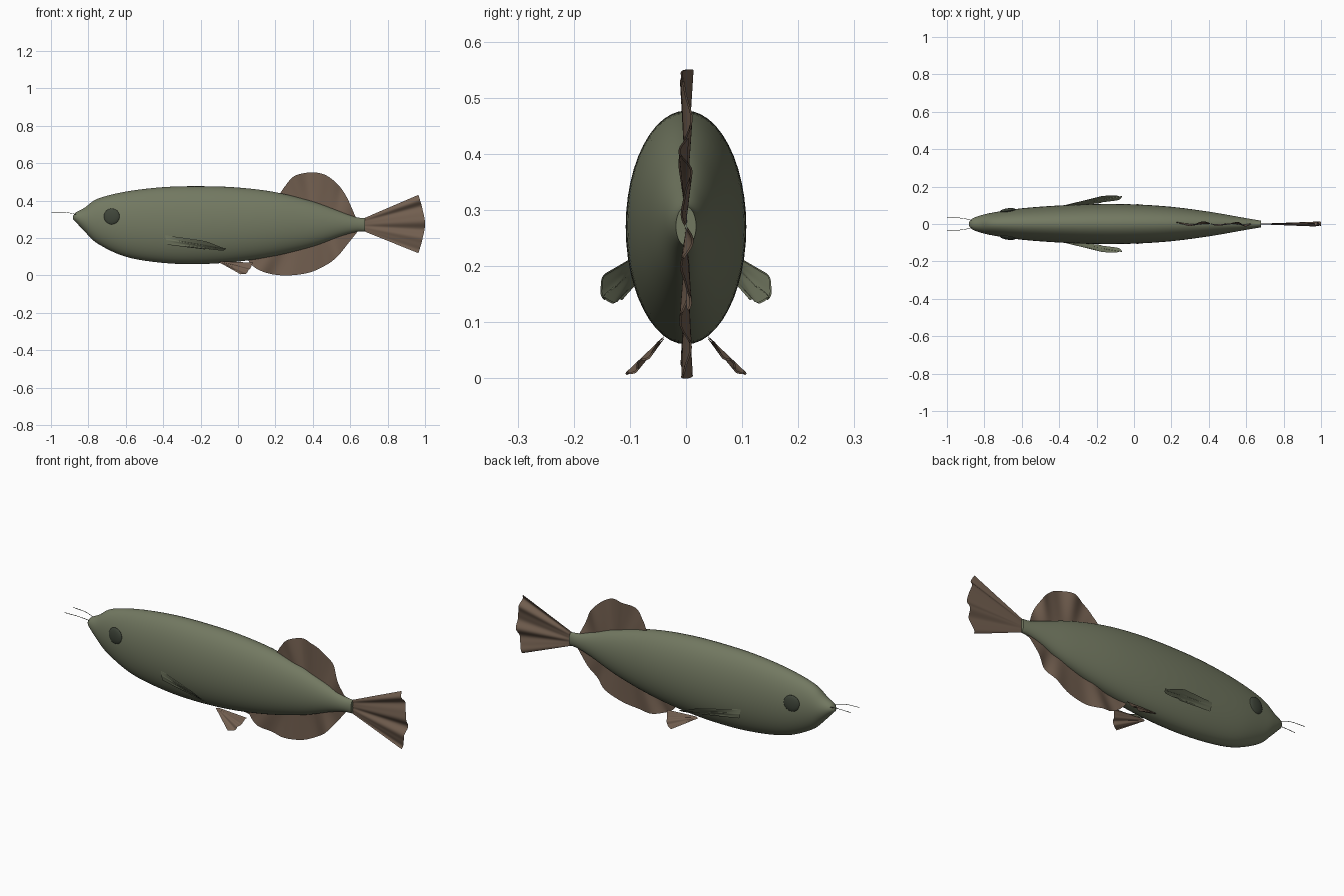
import bpy, bmesh, math
from mathutils import Vector

cube = bpy.data.objects.get("Cube")
if cube:
    bpy.data.objects.remove(cube, do_unlink=True)


def material(name, colour):
    m = bpy.data.materials.new(name)
    m.use_nodes = True
    m.diffuse_color = (*colour, 1)
    node = m.node_tree.nodes["Principled BSDF"]
    node.inputs["Base Color"].default_value = (*colour, 1)
    node.inputs["Roughness"].default_value = 0.8
    return m


OLIVE = material("olive skin", (0.17, 0.19, 0.12))
BROWN = material("brown fin", (0.17, 0.115, 0.08))
DARK = material("dark eye", (0.05, 0.06, 0.042))


def spline(points, t):
    """Smooth curve through the points, t from 0 to 1."""
    pts = [Vector(p) for p in points]
    n = len(pts) - 1
    i = min(int(t * n), n - 1)
    u = t * n - i
    b, c = pts[i], pts[i + 1]
    a = pts[i - 1] if i > 0 else b * 2 - c
    d = pts[i + 2] if i + 2 <= n else c * 2 - b
    return (b * 2 + (c - a) * u + (a * 2 - b * 5 + c * 4 - d) * u ** 2
            + (b * 3 - a - c * 3 + d) * u ** 3) / 2


def finish(name, bm, mat):
    bmesh.ops.recalc_face_normals(bm, faces=bm.faces)
    me = bpy.data.meshes.new(name)
    bm.to_mesh(me)
    bm.free()
    me.materials.append(mat)
    ob = bpy.data.objects.new(name, me)
    bpy.context.collection.objects.link(ob)
    for other in bpy.context.selected_objects:
        other.select_set(False)
    ob.select_set(True)
    bpy.context.view_layer.objects.active = ob
    bpy.ops.object.shade_smooth_by_angle(angle=math.radians(50))
    return ob


def body():
    # Stations along the length: x, top, bottom, half width
    stations = [
        (-0.882, 0.318, 0.300, 0.010), (-0.865, 0.338, 0.283, 0.029),
        (-0.82, 0.362, 0.235, 0.046), (-0.75, 0.410, 0.170, 0.062),
        (-0.60, 0.448, 0.100, 0.084), (-0.40, 0.472, 0.067, 0.099),
        (-0.20, 0.477, 0.061, 0.107), (0.0, 0.470, 0.074, 0.105),
        (0.20, 0.445, 0.105, 0.092), (0.40, 0.395, 0.155, 0.066),
        (0.55, 0.340, 0.210, 0.040), (0.63, 0.312, 0.232, 0.026),
        (0.68, 0.306, 0.236, 0.018)]
    bm = bmesh.new()
    sides, steps = 48, 72
    rings = []
    for k in range(steps + 1):
        t = k / steps
        x, _, _ = spline([s[:3] for s in stations], t)
        _, top, low = spline([s[:3] for s in stations], t)
        width = spline([(s[3], 0, 0) for s in stations], t).x
        ring = []
        for j in range(sides):
            a = math.tau * j / sides
            ring.append(bm.verts.new((x, width * math.cos(a),
                                      (top + low) / 2 + (top - low) / 2 * math.sin(a))))
        rings.append(ring)
    for r, s in zip(rings, rings[1:]):
        for j in range(sides):
            k = (j + 1) % sides
            bm.faces.new((r[j], r[k], s[k], s[j]))
    bm.faces.new(rings[0])
    bm.faces.new(rings[-1])
    finish("body", bm, OLIVE)


def fin(name, inner, outer, waves, depth, direction, mat, side=1):
    """Rippled sheet stretched from a root line to an outer edge."""
    bm = bmesh.new()
    cols, rows = 64, 12
    grid = []
    for i in range(cols + 1):
        t = i / cols
        root, edge = spline(inner, t), spline(outer, t)
        wave = math.sin(math.tau * waves * t) + 0.35 * math.sin(math.tau * waves * 1.7 * t + 1)
        line = []
        for j in range(rows + 1):
            u = j / rows
            p = root.lerp(edge, u) + Vector(direction).normalized() * (depth * wave * u)
            line.append(bm.verts.new((p.x, p.y * side, p.z)))
        grid.append(line)
    for a, b in zip(grid, grid[1:]):
        for j in range(rows):
            bm.faces.new((a[j], a[j + 1], b[j + 1], b[j]))
    ob = finish(name, bm, mat)
    shell = ob.modifiers.new("thickness", "SOLIDIFY")
    shell.thickness = 0.003
    shell.offset = 0
    shell.use_rim = False


def flat(*pairs):
    return [(x, 0, z) for x, z in pairs]


body()

# Fins on the middle line
ACROSS = (0, 1, 0)
fin("dorsal_fin", flat((0.27, 0.38), (0.42, 0.35), (0.60, 0.29)),
    flat((0.22, 0.43), (0.25, 0.475), (0.30, 0.53), (0.38, 0.55), (0.46, 0.54),
         (0.53, 0.49), (0.58, 0.42), (0.63, 0.31)), 3, 0.009, ACROSS, BROWN)
fin("anal_fin", flat((0.09, 0.16), (0.35, 0.20), (0.60, 0.26)),
    flat((0.05, 0.09), (0.07, 0.06), (0.11, 0.03), (0.18, 0.007), (0.27, 0.0),
         (0.38, 0.015), (0.47, 0.055), (0.53, 0.10), (0.58, 0.16), (0.64, 0.235)),
    3.5, 0.008, ACROSS, BROWN)
fin("tail_fin", flat((0.67, 0.238), (0.67, 0.27), (0.67, 0.304)),
    flat((0.965, 0.12), (0.985, 0.19), (1.0, 0.275), (0.985, 0.36), (0.965, 0.43)),
    3, 0.009, ACROSS, BROWN)

# Paired fins, eyes and whiskers
for side, label in ((1, "rear"), (-1, "front")):
    fin(f"pectoral_fin_{label}",
        [(-0.39, 0.094, 0.215), (-0.385, 0.096, 0.19), (-0.38, 0.092, 0.165)],
        [(-0.19, 0.142, 0.185), (-0.09, 0.152, 0.150), (-0.065, 0.142, 0.140),
         (-0.10, 0.128, 0.136), (-0.18, 0.112, 0.140)],
        2.5, 0.005, (0, 0.8, 0.6), OLIVE, side)
    fin(f"pelvic_fin_{label}",
        [(-0.09, 0.038, 0.074), (-0.095, 0.040, 0.072), (-0.10, 0.042, 0.070)],
        [(0.08, 0.042, 0.066), (0.065, 0.068, 0.040), (0.045, 0.092, 0.014),
         (0.015, 0.105, 0.005)],
        2.5, 0.004, (0, 0.7, 0.7), BROWN, side)

    bm = bmesh.new()
    bmesh.ops.create_uvsphere(bm, u_segments=24, v_segments=16, radius=1)
    eye = finish(f"eye_{label}", bm, DARK)
    eye.scale = (0.043, 0.013, 0.043)
    eye.location = (-0.675, side * 0.071, 0.315)
    eye.rotation_euler = (0, 0, side * 0.15)

    curve = bpy.data.curves.new(f"whisker_{label}", "CURVE")
    curve.dimensions = "3D"
    curve.bevel_depth = 0.0013
    curve.bevel_resolution = 1
    path = [(-0.86, 0.018, 0.325), (-0.92, 0.031, 0.337), (-1.0, 0.036, 0.339)]
    strand = curve.splines.new("POLY")
    strand.points.add(8)
    for k, point in enumerate(strand.points):
        p = spline(path, k / 8)
        point.co = (p.x, p.y * side, p.z, 1)
    curve.materials.append(DARK)
    bpy.context.collection.objects.link(bpy.data.objects.new(curve.name, curve))
